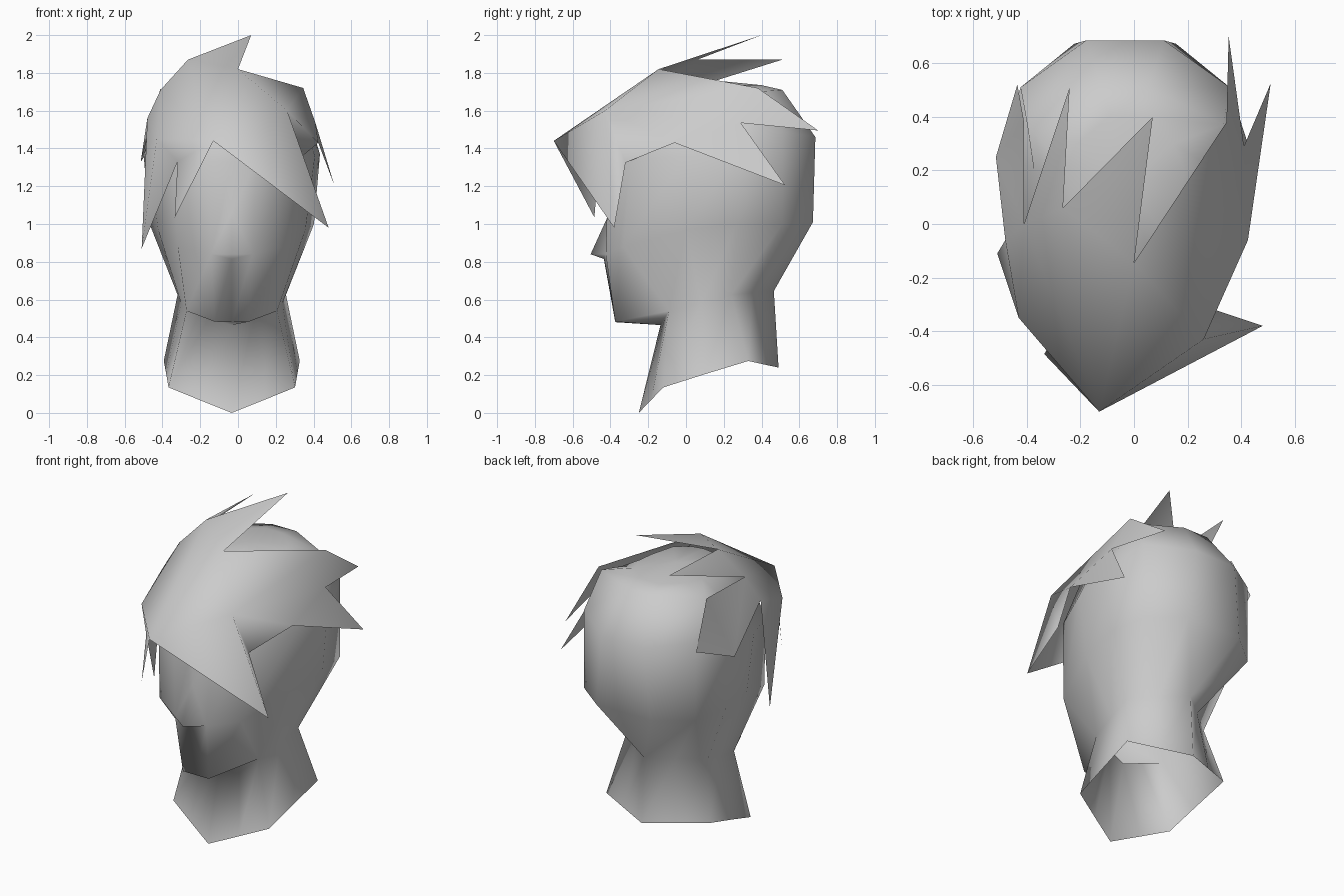
import bpy, bmesh

cube = bpy.data.objects.get("Cube")
if cube:
    bpy.data.objects.remove(cube, do_unlink=True)

grey = bpy.data.materials.new("plain_grey")
grey.use_nodes = True
grey.diffuse_color = (0.6, 0.6, 0.6, 1)
grey.node_tree.nodes["Principled BSDF"].inputs["Base Color"].default_value = (0.6, 0.6, 0.6, 1)

CX = -0.033  # symmetry plane of the head


def make(name, verts, faces, up_face):
    """Smooth mesh object with merged doubles; up_face must end up facing upward."""
    bm = bmesh.new()
    vs = [bm.verts.new(v) for v in verts]
    for f in faces:
        bm.faces.new([vs[i] for i in f])
    bmesh.ops.remove_doubles(bm, verts=bm.verts, dist=0.0005)
    bmesh.ops.recalc_face_normals(bm, faces=bm.faces)
    bm.faces.ensure_lookup_table()
    bm.normal_update()
    if bm.faces[up_face].normal.z < 0:
        bmesh.ops.reverse_faces(bm, faces=bm.faces)
    for f in bm.faces:
        f.smooth = True
    me = bpy.data.meshes.new(name)
    bm.to_mesh(me)
    bm.free()
    me.materials.append(grey)
    ob = bpy.data.objects.new(name, me)
    bpy.context.collection.objects.link(ob)


# Head and neck: half rings from front centre to back, bottom to top
nape = [(.24, -.09, .54), (.268, .08, .58), (.287, .24, .625), (.144, .352, .637), (0, .465, .645)]
cheeks = [(.11, -.425, .84), (.285, -.33, .88), (.39, 0, .97),
          (.435, .27, 1.0), (.39, .51, 1.0), (.19, .672, 1.01)]
rings = [
    # neck base
    [(0, -.25, 0), (.17, -.185, .068), (.335, -.12, .135), (.347, .1, .205),
     (.36, .33, .275), (.18, .41, .257), (0, .49, .24)],
    # underside of the jaw, then chin edge
    [(0, -.135, .465), (.12, -.112, .503)] + nape,
    [(0, -.37, .48), (.09, -.375, .483)] + nape,
    # nose base, nose tip and nose bridge share the cheeks
    [(0, -.435, .815)] + cheeks,
    [(0, -.505, .84)] + cheeks,
    [(0, -.405, 1.06)] + cheeks,
    # temples
    [(0, -.41, 1.33), (.13, -.41, 1.33), (.32, -.29, 1.34), (.44, 0, 1.36),
     (.467, .27, 1.37), (.39, .51, 1.49), (.145, .685, 1.46)],
    # upper scalp
    [(0, -.37, 1.56), (.13, -.35, 1.56), (.265, -.2, 1.59), (.315, 0, 1.63),
     (.34, .2, 1.665), (.365, .37, 1.70), (.085, .51, 1.71)],
    # crown
    [(0, -.13, 1.74), (.10, -.13, 1.73), (.16, -.05, 1.74), (.2, .1, 1.74),
     (.22, .2, 1.735), (.18, .3, 1.735), (.06, .4, 1.735)],
]
verts, faces = [], []
N = 13
for ring in rings:
    verts += [(CX + x, y, z) for x, y, z in ring]
    verts += [(CX - x, y, z) for x, y, z in reversed(ring[1:])]
for r in range(len(rings) - 1):
    for i in range(N):
        j = (i + 1) % N
        quad = [r * N + i, r * N + j, (r + 1) * N + j, (r + 1) * N + i]
        # collapse coincident corners into triangles or nothing
        kept = [q for k, q in enumerate(quad) if verts[q] != verts[quad[k - 1]]]
        if len({verts[q] for q in kept}) > 2:
            faces.append(kept)
top = len(verts)
verts.append((CX, .15, 1.76))
last = (len(rings) - 1) * N
faces += [(last + i, last + (i + 1) % N, top) for i in range(N)]
make("head_and_neck", verts, faces, len(faces) - 1)

# Hair: one open sheet of named points
P = {
    "fringe": (-.13, -.70, 1.44), "brow_tip": (.48, -.38, .98), "brow_top": (.26, -.43, 1.60),
    "top_notch": (0, -.145, 1.82), "top_tip": (.07, .40, 2.0), "mid_notch": (-.265, .06, 1.87),
    "back_tip": (-.24, .51, 1.87), "right_notch": (-.41, 0, 1.71),
    "brow_notch": (.30, -.32, 1.325), "ear_notch": (.425, -.06, 1.43), "low_tip": (.51, .525, 1.205),
    "side_notch": (.41, .29, 1.535), "side_tip": (.353, .70, 1.495), "side_top": (.345, .38, 1.72),
    "flap_top": (-.41, .38, 1.72), "flap_back": (-.435, .52, 1.44), "flap_low": (-.515, .25, 1.33),
    "flap_front": (-.48, -.06, 1.56), "temple": (-.43, -.35, 1.45),
    "lock_tip": (-.51, -.11, .87), "lock_notch": (-.32, -.46, 1.33), "fringe_tip": (-.335, -.485, 1.035),
}
sheet = [
    # crown and its two spikes
    "fringe top_notch mid_notch", "top_notch top_tip mid_notch",
    "mid_notch back_tip right_notch", "fringe mid_notch right_notch",
    # left fringe spike, folded back behind its outer edge
    "fringe brow_top top_notch", "fringe brow_tip brow_top", "brow_top brow_tip brow_notch",
    # left side with two backward spikes
    "top_notch brow_top side_top", "brow_top brow_notch ear_notch",
    "brow_top ear_notch side_notch", "brow_top side_notch side_top",
    "side_top side_notch side_tip", "ear_notch low_tip side_notch",
    # right side flap
    "right_notch flap_low flap_top", "flap_top flap_low flap_back", "right_notch flap_front flap_low",
    # right temple and hanging locks
    "right_notch temple flap_front", "fringe right_notch temple",
    "temple lock_tip flap_front", "temple lock_notch lock_tip",
    "fringe temple lock_notch", "fringe lock_notch fringe_tip",
]
names = list(P)
make("hair", list(P.values()), [[names.index(n) for n in s.split()] for s in sheet], 0)
